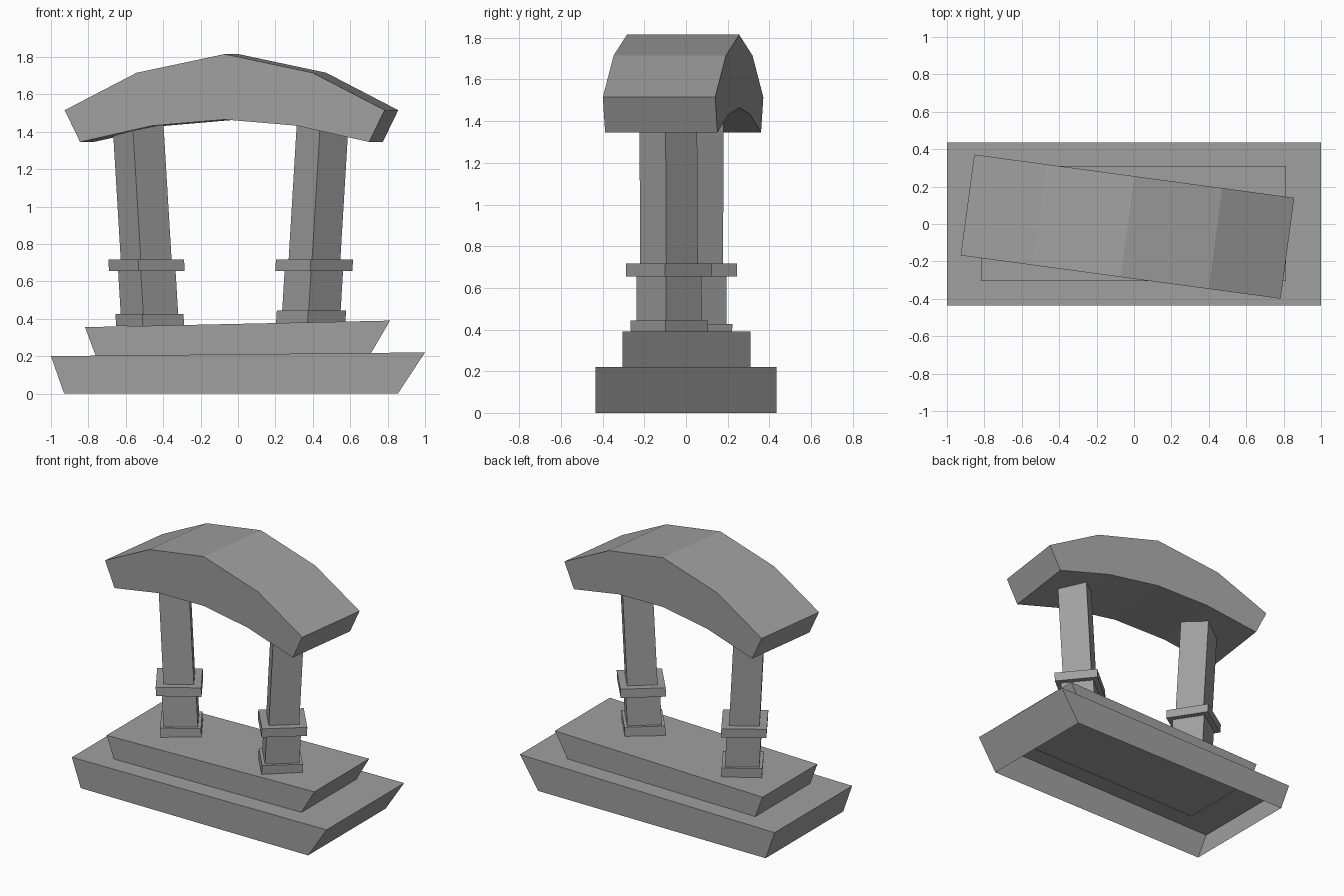
import bpy, bmesh, math
from mathutils import Vector

cube = bpy.data.objects.get("Cube")
if cube:
    bpy.data.objects.remove(cube, do_unlink=True)

# One plain stone colour
stone = bpy.data.materials.new("grey stone")
stone.use_nodes = True
GREY = (0.35, 0.35, 0.35, 1)
stone.diffuse_color = GREY
stone.node_tree.nodes["Principled BSDF"].inputs["Base Color"].default_value = GREY


def finish(name, bm):
    bmesh.ops.recalc_face_normals(bm, faces=bm.faces)
    mesh = bpy.data.meshes.new(name)
    bm.to_mesh(mesh)
    bm.free()
    mesh.materials.append(stone)
    obj = bpy.data.objects.new(name, mesh)
    bpy.context.collection.objects.link(obj)
    return obj


def extrude_profile(name, profile, y0, y1, open_bottom=False):
    """Sweep an x-z outline along y; the first edge is the bottom."""
    bm = bmesh.new()
    rings = [[bm.verts.new((x, y, z)) for x, z in profile] for y in (y0, y1)]
    for ring in rings:
        bm.faces.new(ring)
    n = len(profile)
    for i in range(n):
        j = (i + 1) % n
        bm.faces.new((rings[0][i], rings[0][j], rings[1][j], rings[1][i]))
    bm.normal_update()
    bmesh.ops.recalc_face_normals(bm, faces=bm.faces)
    if open_bottom:
        bm.faces.ensure_lookup_table()
        bmesh.ops.delete(bm, geom=[bm.faces[2]], context='FACES_ONLY')
    return finish(name, bm)


def leaning_block(name, foot, lean, turn, radius, z0, z1):
    """Four-sided block following a leaning axis."""
    bm = bmesh.new()
    rings = []
    for z in (z0, z1):
        c = Vector((foot[0], foot[1], z)) + Vector((lean[0], lean[1], 0)) * (z - 0.4)
        rings.append([bm.verts.new(c + Vector((radius * math.cos(a), radius * math.sin(a), 0)))
                      for a in (turn + k * math.pi / 2 for k in range(4))])
    bm.faces.new(rings[0])
    bm.faces.new(rings[1])
    for i in range(4):
        j = (i + 1) % 4
        bm.faces.new((rings[0][i], rings[0][j], rings[1][j], rings[1][i]))
    finish(name, bm)


# Stepped plinth, hollow underneath
extrude_profile("lower_step", [(-0.93, 0), (0.855, 0), (1, 0.22), (-1, 0.2)],
                -0.435, 0.435, True)
extrude_profile("upper_step", [(-0.76, 0.2), (0.71, 0.214), (0.813, 0.39), (-0.818, 0.355)],
                -0.305, 0.31, True)

# Two leaning posts, each with foot, lower block, collar and shaft
posts = {"right": ((-0.472, 0.04), (-0.06, 0.005), math.radians(-12), 0.36),
         "left": ((0.39, -0.08), (0.06, -0.005), math.radians(-5.4), 0.378)}
for side, (foot, lean, turn, base) in posts.items():
    for part, radius, z0, z1 in (("foot", 0.186, base, base + 0.066),
                                 ("lower_block", 0.157, base + 0.05, 0.68),
                                 ("collar", 0.207, 0.655, 0.717),
                                 ("shaft", 0.139, 0.7, 1.45)):
        leaning_block(f"{side}_post_{part}", foot, lean, turn, radius, z0, z1)

# Arched roof beam, turned slightly
half_top = [(0.863, 1.515), (0.475, 1.715)]
half_under = [(0.39, 1.432), (0.78, 1.345)]
mirror = lambda pts: [(-x, z) for x, z in reversed(pts)]
beam = extrude_profile("arched_beam",
                       mirror(half_under) + [(0, 1.465)] + half_under
                       + half_top + [(0, 1.815)] + mirror(half_top),
                       -0.272, 0.272)
beam.location = (-0.035, -0.014, 0)
beam.rotation_euler.z = math.radians(-7.7)
